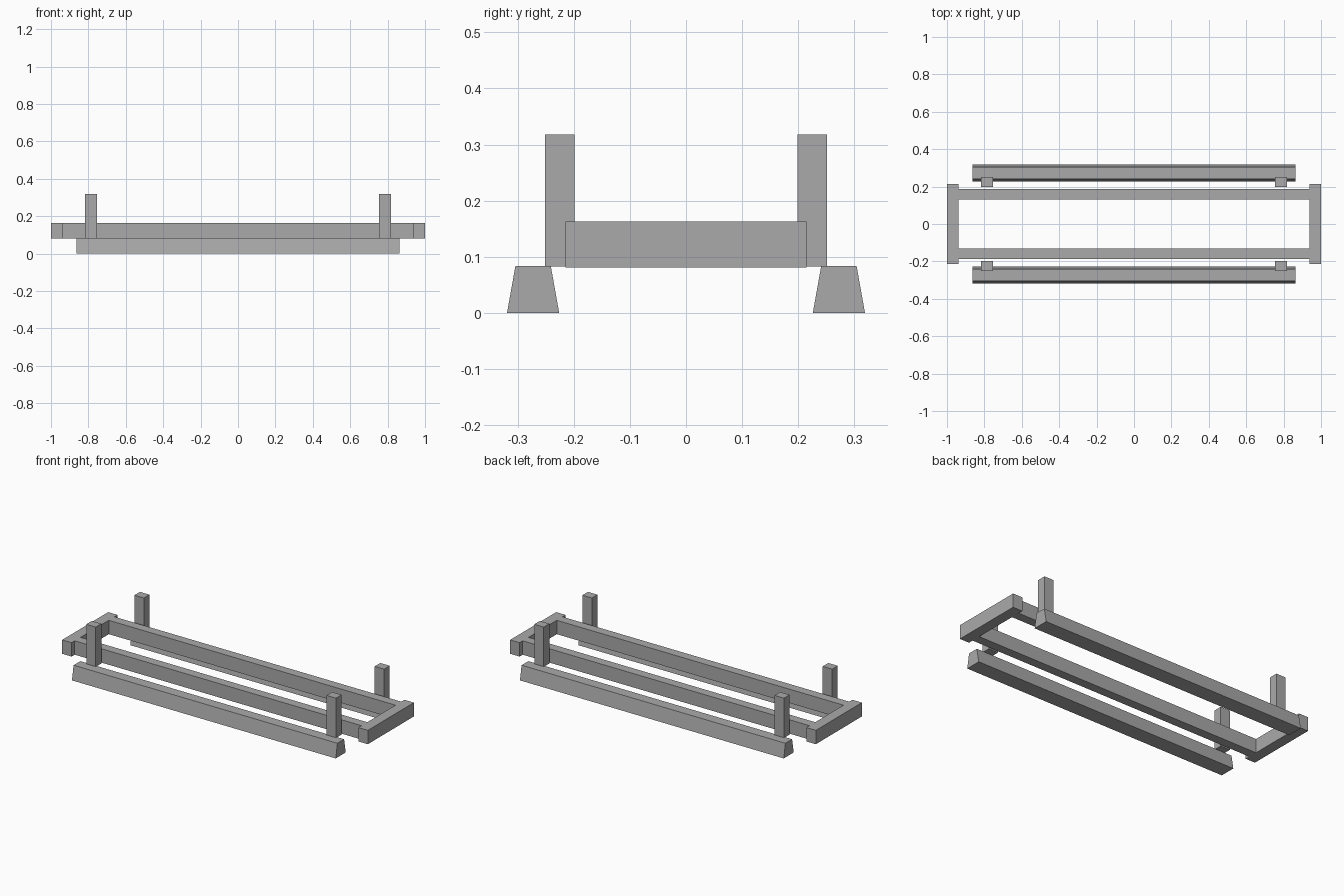
import bpy
import bmesh

default = bpy.data.objects.get("Cube")
if default:
    bpy.data.objects.remove(default, do_unlink=True)

grey = bpy.data.materials.new("plain grey")
grey.use_nodes = True
colour = (0.4, 0.4, 0.4, 1)
grey.diffuse_color = colour
grey.node_tree.nodes["Principled BSDF"].inputs["Base Color"].default_value = colour


def beam(name, profile, x0, x1):
    """Extrude a closed (y, z) profile along x from x0 to x1."""
    bm = bmesh.new()
    face = bm.faces.new([bm.verts.new((x0, y, z)) for y, z in profile])
    ext = bmesh.ops.extrude_face_region(bm, geom=[face])
    verts = [g for g in ext["geom"] if isinstance(g, bmesh.types.BMVert)]
    bmesh.ops.translate(bm, verts=verts, vec=(x1 - x0, 0, 0))
    bmesh.ops.recalc_face_normals(bm, faces=bm.faces)
    mesh = bpy.data.meshes.new(name)
    bm.to_mesh(mesh)
    bm.free()
    mesh.materials.append(grey)
    obj = bpy.data.objects.new(name, mesh)
    bpy.context.collection.objects.link(obj)
    return obj


def rect(y0, y1, z0, z1):
    return [(y0, z0), (y1, z0), (y1, z1), (y0, z1)]


FRAME_Z = (0.081, 0.163)
SKID_TOP = 0.084
END_X = 0.938
POST_X, POST_HALF = 0.786, 0.031

for side, s in (("front", -1), ("back", 1)):
    # Tapered ground skid
    skid = [(s * 0.226, 0), (s * 0.319, 0), (s * 0.304, SKID_TOP), (s * 0.241, SKID_TOP)]
    beam(f"{side}_skid", skid, -0.863, 0.863)

    # Long frame rail
    beam(f"{side}_rail", rect(s * 0.132, s * 0.186, *FRAME_Z), -END_X, END_X)

    # Upright posts standing on the skid's inner edge
    for hand, h in (("right", -1), ("left", 1)):
        beam(f"{side}_{hand}_post", rect(s * 0.199, s * 0.251, SKID_TOP - 0.001, 0.318),
             h * POST_X - POST_HALF, h * POST_X + POST_HALF)

# Frame end bars
for hand, h in (("right", -1), ("left", 1)):
    beam(f"{hand}_end_bar", rect(-0.215, 0.215, *FRAME_Z), h * END_X, h * 1.0)
